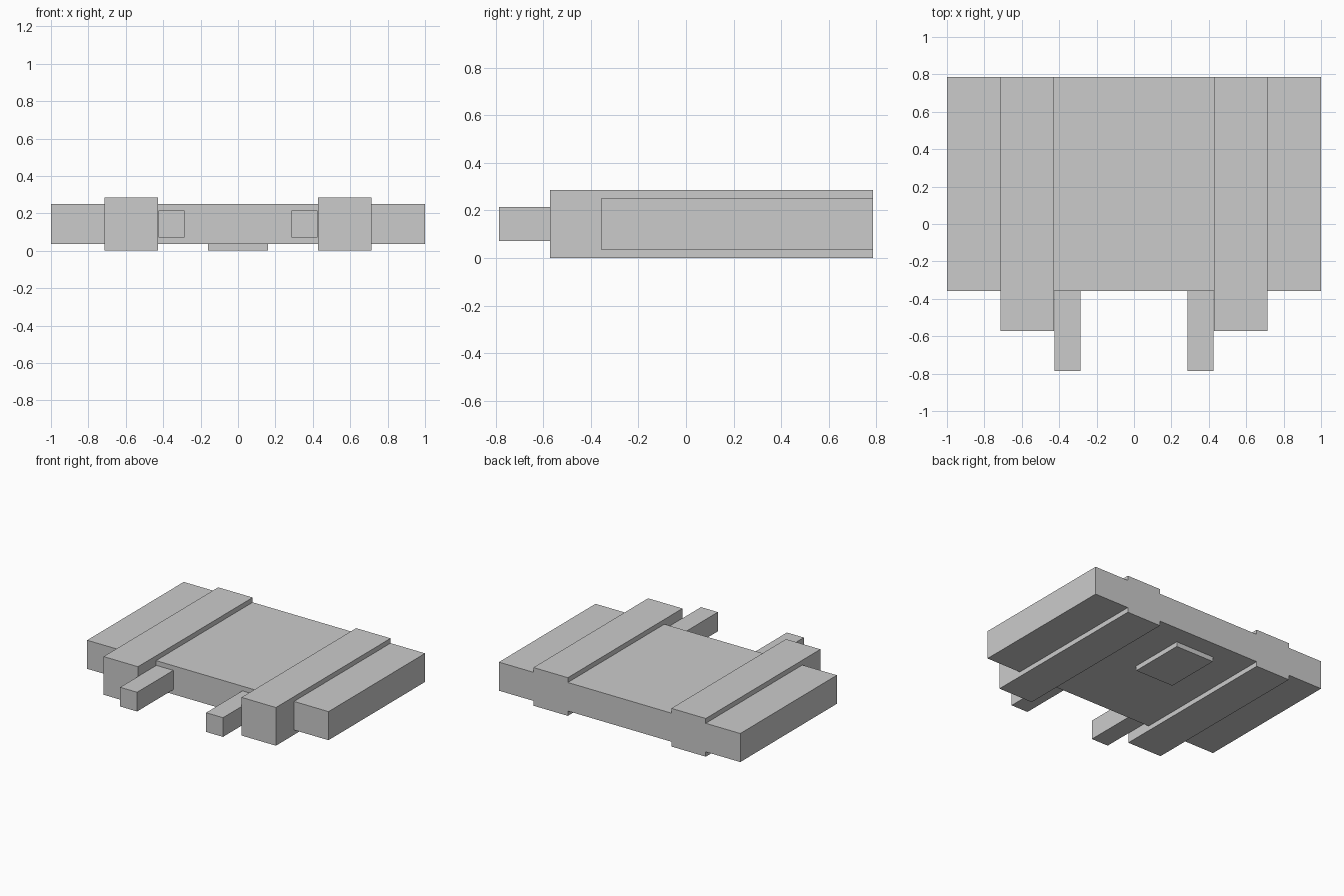
import bpy
import bmesh
from mathutils import Vector

if "Cube" in bpy.data.objects:
    bpy.data.objects.remove(bpy.data.objects["Cube"])


def box(name, x, y, z):
    """Box from (min, max) ranges on each axis."""
    lo, hi = Vector((x[0], y[0], z[0])), Vector((x[1], y[1], z[1]))
    centre = (lo + hi) / 2
    bm = bmesh.new()
    bmesh.ops.create_cube(bm, size=1)
    bmesh.ops.scale(bm, vec=hi - lo, verts=bm.verts)
    mesh = bpy.data.meshes.new(name)
    bm.to_mesh(mesh)
    bm.free()
    obj = bpy.data.objects.new(name, mesh)
    obj.location = centre
    bpy.context.collection.objects.link(obj)
    return obj


BACK = 0.786

# Wide main slab
box("main_slab", (-1, 1), (-0.357, BACK), (0.036, 0.25))

# Raised rails and slim front prongs on both sides
for side, s in (("left", -1), ("right", 1)):
    box(side + "_rail", sorted((s * 0.429, s * 0.714)), (-0.571, BACK), (0, 0.286))
    box(side + "_prong", sorted((s * 0.286, s * 0.426)), (-BACK, -0.357), (0.071, 0.215))

# Small pad under the slab
box("underside_pad", (-0.16, 0.16), (0.214, 0.643), (0, 0.036))
